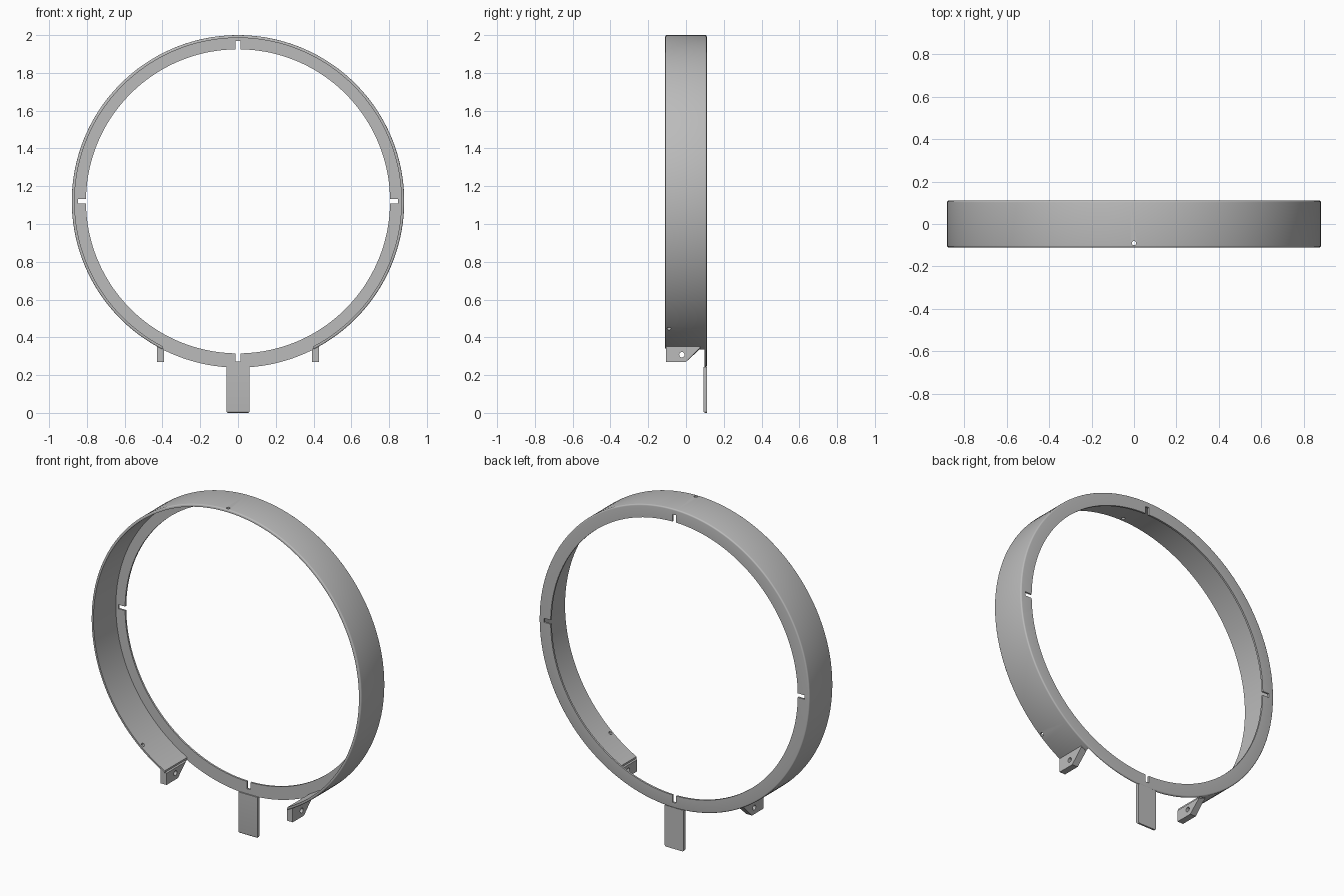
import bpy, bmesh, math
from mathutils import Matrix, Vector

if "Cube" in bpy.data.objects:
    bpy.data.objects.remove(bpy.data.objects["Cube"], do_unlink=True)

CZ, R, WALL, HALF = 1.12, 0.88, 0.015, 0.11
FLANGE_Y = 0.099
GAP = 0.4
SEGMENTS = 160

grey = bpy.data.materials.new("plain grey")
grey.use_nodes = True
grey.diffuse_color = (0.5, 0.5, 0.5, 1)
grey.node_tree.nodes["Principled BSDF"].inputs["Base Color"].default_value = (0.5, 0.5, 0.5, 1)


def make(name, bm):
    bmesh.ops.recalc_face_normals(bm, faces=bm.faces)
    mesh = bpy.data.meshes.new(name)
    bm.to_mesh(mesh)
    bm.free()
    ob = bpy.data.objects.new(name, mesh)
    bpy.context.collection.objects.link(ob)
    mesh.materials.append(grey)
    return ob


def add_box(bm, lo, hi, turn=None):
    lo, hi = Vector(lo), Vector(hi)
    mat = Matrix.Translation((lo + hi) / 2) @ Matrix.Diagonal((*(hi - lo), 1))
    bmesh.ops.create_cube(bm, size=1, matrix=turn @ mat if turn else mat)


def add_cylinder(bm, radius, depth, matrix):
    bmesh.ops.create_cone(bm, cap_ends=True, segments=24, radius1=radius,
                          radius2=radius, depth=depth, matrix=matrix)


def cut(ob, bm):
    cutter = make("cutter", bm)
    cutter.hide_render = True
    mod = ob.modifiers.new("cut", 'BOOLEAN')
    mod.operation, mod.solver, mod.object = 'DIFFERENCE', 'EXACT', cutter
    bpy.context.view_layer.objects.active = ob
    bpy.ops.object.modifier_apply(modifier=mod.name)
    bpy.data.objects.remove(cutter, do_unlink=True)


def smooth(ob):
    bpy.ops.object.select_all(action='DESELECT')
    ob.select_set(True)
    bpy.context.view_layer.objects.active = ob
    bpy.ops.object.shade_smooth_by_angle(angle=math.radians(30))


def around(angle):
    # Frame at the ring centre whose z axis points outward at this angle
    return Matrix.Translation((0, 0, CZ)) @ Matrix.Rotation(math.radians(90 - angle), 4, 'Y')


# Ring: L-shaped section (radius, y) with rounded outer corners, spun about y
hole = 0.805
fillet = 0.008
section = [(hole, HALF), (hole, FLANGE_Y), (R - WALL, FLANGE_Y), (R - WALL, -HALF)]
for side, start in ((-1, -90), (1, 0)):
    for i in range(5):
        a = math.radians(start + i * 22.5)
        section.append((R - fillet + fillet * math.cos(a),
                        side * (HALF - fillet) + fillet * math.sin(a)))
bm = bmesh.new()
loops = []
for i in range(SEGMENTS):
    a = math.tau * (i + 0.5) / SEGMENTS
    loops.append([bm.verts.new((r * math.cos(a), y, CZ + r * math.sin(a))) for r, y in section])
n = len(section)
for i in range(SEGMENTS):
    p, q = loops[i], loops[(i + 1) % SEGMENTS]
    for j in range(n):
        k = (j + 1) % n
        bm.faces.new((p[j], p[k], q[k], q[j]))
ring = make("ring", bm)

# Opening in the bottom of the wall, leaving the back flange
bm = bmesh.new()
add_box(bm, (-GAP, -0.2, 0.1), (GAP, FLANGE_Y, 0.6))
cut(ring, bm)

# Four notches in the flange and three small holes through the wall
bm = bmesh.new()
for angle in (0, 90, 180, 270):
    add_box(bm, (-0.012, 0.05, 0.78), (0.012, 0.2, 0.848), around(angle))
for angle in (90, -50, 230):
    add_cylinder(bm, 0.01, 0.1, around(angle) @ Matrix.Translation((0, -0.09, 0.87)))
cut(ring, bm)
smooth(ring)

# Mounting lugs at the ends of the wall, tops following the ring
lug_profile = [(-0.105, 0.27), (0.0, 0.27), (0.075, 0.345), (0.075, 0.36), (-0.105, 0.36)]
for name, side in (("left_lug", 1), ("right_lug", -1)):
    bm = bmesh.new()
    rows = []
    for x in (0.392, 0.43):
        seat = CZ - math.sqrt((R - 0.006) ** 2 - x ** 2)
        rows.append([bm.verts.new((side * x, y, seat if z > 0.35 else min(z, seat)))
                     for y, z in lug_profile])
    m = len(lug_profile)
    for j in range(m):
        k = (j + 1) % m
        bm.faces.new((rows[0][j], rows[0][k], rows[1][k], rows[1][j]))
    for row in rows:
        bm.faces.new(row)
    lug = make(name, bm)
    bm = bmesh.new()
    add_cylinder(bm, 0.014, 0.2, Matrix.Translation((side * 0.41, -0.022, 0.308))
                 @ Matrix.Rotation(math.pi / 2, 4, 'Y'))
    cut(lug, bm)
    smooth(lug)

# Foot plate with softened bottom edges
bm = bmesh.new()
add_box(bm, (-0.062, 0.092, 0.005), (0.062, HALF, 0.243))
for v in bm.verts:
    if v.co.z < 0.1:
        v.co.z = 0
corners = [e for e in bm.edges if all(v.co.z < 0.01 for v in e.verts)
           and all(v.co.y < 0.1 for v in e.verts)]
corners += [e for e in bm.edges if all(v.co.z < 0.01 for v in e.verts)
            and abs(e.verts[0].co.y - e.verts[1].co.y) > 0.01]
bmesh.ops.bevel(bm, geom=corners, offset=0.011, segments=4, profile=0.5, affect='EDGES')
smooth(make("foot", bm))
